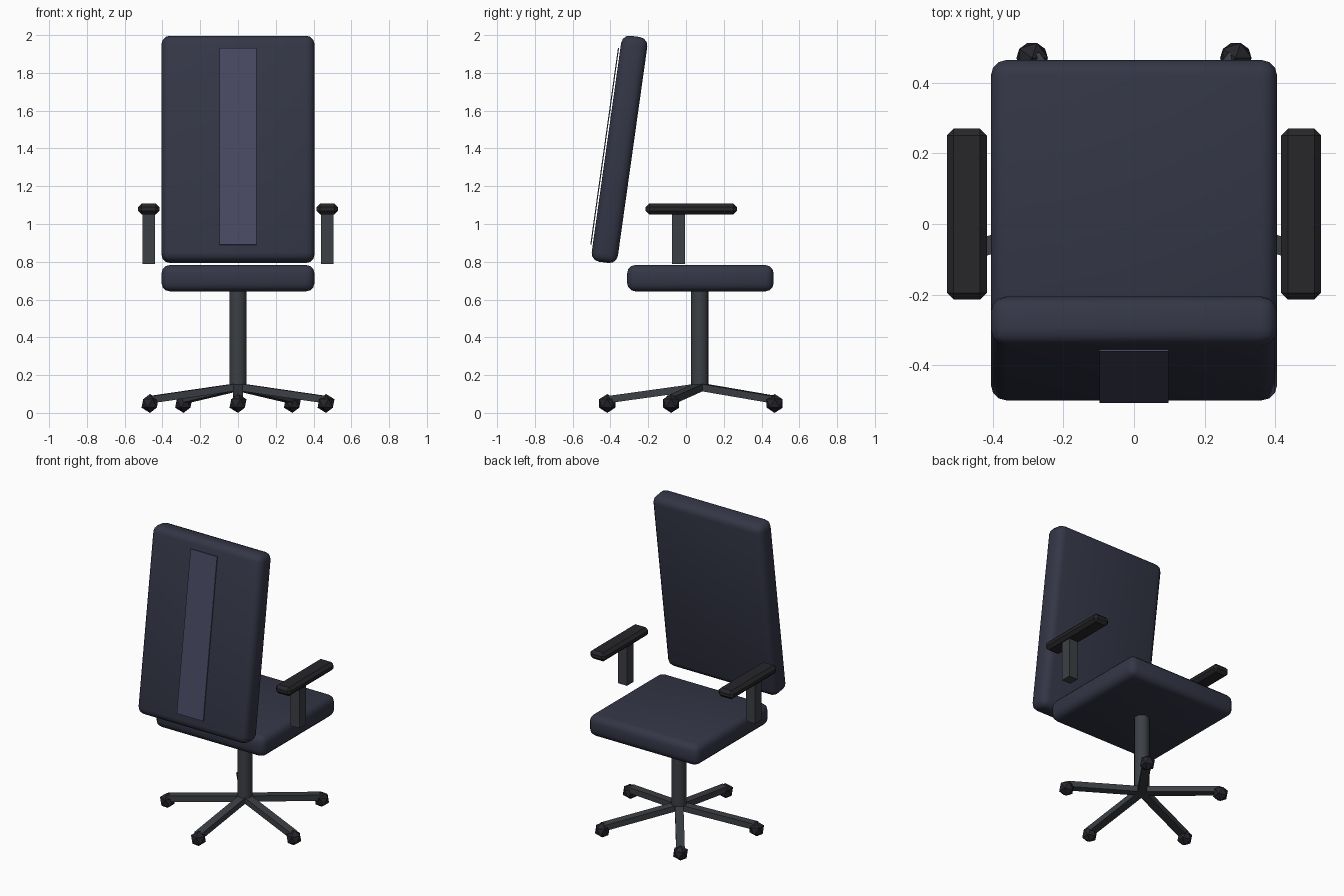
import bpy
from math import radians, cos, sin, pi
from mathutils import Vector, Matrix

if "Cube" in bpy.data.objects:
    bpy.data.objects.remove(bpy.data.objects["Cube"])

CY = 0.073  # y of the swivel axis


def mat(name, rgb):
    m = bpy.data.materials.new(name)
    m.diffuse_color = (*rgb, 1)
    m.use_nodes = True
    m.node_tree.nodes["Principled BSDF"].inputs["Base Color"].default_value = m.diffuse_color
    return m


FABRIC = mat("fabric", (0.034, 0.037, 0.062))
STRIPE = mat("stripe", (0.065, 0.066, 0.125))
PAD = mat("pad_plastic", (0.02, 0.02, 0.024))
METAL = mat("metal", (0.045, 0.05, 0.058))
WHEEL = mat("wheel", (0.018, 0.018, 0.024))


def finish(name, material):
    o = bpy.context.object
    o.name = name
    o.data.materials.append(material)
    return o


def box(name, size, loc, material, bevel=0, segs=1, smooth=False, rot=(0, 0, 0)):
    bpy.ops.mesh.primitive_cube_add(size=1)
    o = finish(name, material)
    o.data.transform(Matrix.Diagonal((*size, 1)))
    o.location, o.rotation_euler = loc, rot
    if bevel:
        b = o.modifiers.new("bevel", "BEVEL")
        b.width, b.segments = bevel, segs
        bpy.ops.object.modifier_apply(modifier=b.name)
    if smooth:
        bpy.ops.object.shade_smooth()
    return o


# Seat cushion and tilted backrest
box("seat", (0.81, 0.776, 0.14), (0, 0.076, 0.713), FABRIC, 0.045, 3, True)
tilt = radians(-8)
back_c = Vector((0, -0.352, 1.395))
box("backrest", (0.81, 0.14, 1.208), back_c, FABRIC, 0.045, 3, True, (tilt, 0, 0))

# Thin stripe panel floating just off the rear of the backrest
off = Matrix.Rotation(tilt, 3, 'X') @ Vector((0, -0.08, 0.005))
box("back_stripe", (0.195, 0.006, 1.052), back_c + off, STRIPE, rot=(tilt, 0, 0))

# Armrests
for side, s in (("left", -1), ("right", 1)):
    box(side + "_arm_pad", (0.113, 0.483, 0.058), (s * 0.4725, 0.028, 1.079), PAD, 0.019, 1)
    box(side + "_arm_post", (0.065, 0.068, 0.28), (s * 0.472, -0.04, 0.928), METAL)

# Gas column
bpy.ops.mesh.primitive_cylinder_add(vertices=16, radius=0.046, depth=0.55, location=(0, CY, 0.395))
finish("column", METAL)
bpy.ops.object.shade_smooth_by_angle(angle=radians(40))

# Five spokes with casters
for i in range(5):
    a = -pi / 2 + i * 2 * pi / 5
    tip = Vector((0.49 * cos(a), CY + 0.49 * sin(a), 0.07))
    hub = Vector((0, CY, 0.138))
    d = tip - hub
    leg = box(f"leg_{i + 1}", (d.length, 0.052, 0.038), (hub + tip) / 2, METAL)
    leg.rotation_euler = (0, radians(7.9), a)
    bpy.ops.mesh.primitive_ico_sphere_add(subdivisions=1, radius=0.05, location=(tip.x, tip.y, 0.05))
    finish(f"caster_{i + 1}", WHEEL)
